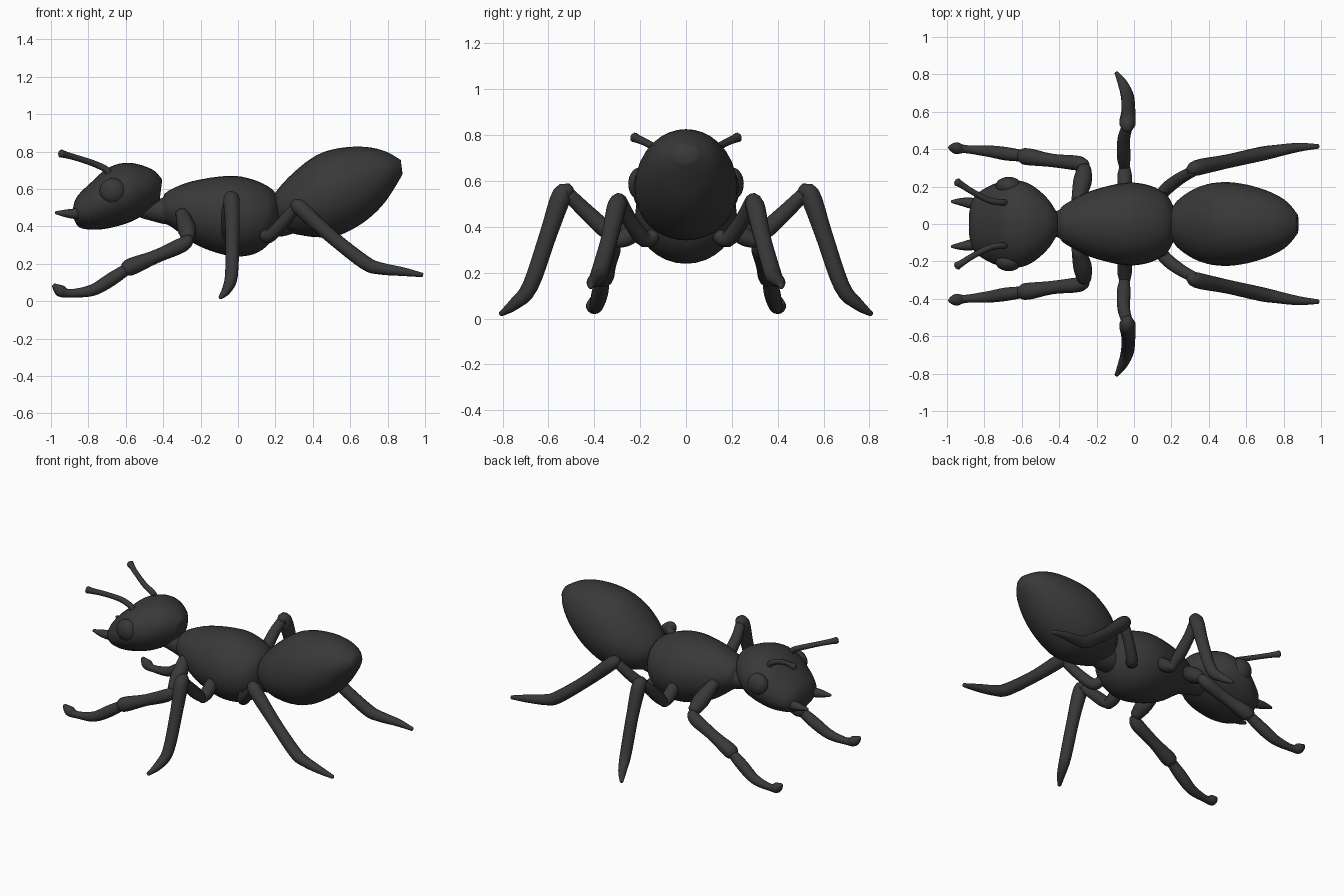
import bpy, bmesh, math
from mathutils import Vector

if "Cube" in bpy.data.objects:
    bpy.data.objects.remove(bpy.data.objects["Cube"])

mat = bpy.data.materials.new("dark_shell")
mat.diffuse_color = (0.04, 0.04, 0.04, 1)
mat.use_nodes = True
mat.node_tree.nodes["Principled BSDF"].inputs["Base Color"].default_value = mat.diffuse_color


def finish(name, bm):
    bmesh.ops.recalc_face_normals(bm, faces=bm.faces)
    me = bpy.data.meshes.new(name)
    bm.to_mesh(me)
    bm.free()
    for p in me.polygons:
        p.use_smooth = True
    me.materials.append(mat)
    ob = bpy.data.objects.new(name, me)
    bpy.context.collection.objects.link(ob)
    return ob


def smooth_path(rows, n):
    """Catmull-Rom interpolation of rows of numbers."""
    out = []
    for i in range(len(rows) - 1):
        a, b, c, d = rows[max(i - 1, 0)], rows[i], rows[i + 1], rows[min(i + 2, len(rows) - 1)]
        for k in range(n):
            t = k / n
            out.append([0.5 * (2 * q + (r - p) * t + (2 * p - 5 * q + 4 * r - s) * t * t
                               + (3 * q - p - 3 * r + s) * t ** 3)
                        for p, q, r, s in zip(a, b, c, d)])
    out.append(list(rows[-1]))
    return out


def skin(name, rings):
    bm = bmesh.new()
    vs = [[bm.verts.new(p) for p in ring] for ring in rings]
    m = len(vs[0])
    for a, b in zip(vs, vs[1:]):
        for j in range(m):
            bm.faces.new((a[j], a[(j + 1) % m], b[(j + 1) % m], b[j]))
    for ring in (vs[0], vs[-1]):
        mid = bm.verts.new(sum((v.co for v in ring), Vector()) / m)
        for j in range(m):
            bm.faces.new((ring[j], ring[(j + 1) % m], mid))
    return finish(name, bm)


def body(name, rows, sides=32):
    """Rows: top x, top z, bottom x, bottom z, half width."""
    rings = []
    for tx, tz, bx, bz, w in smooth_path(rows, 4):
        c = Vector(((tx + bx) / 2, 0, (tz + bz) / 2))
        up = Vector((tx, 0, tz)) - c
        rings.append([c + up * math.cos(a) + Vector((0, w * math.sin(a), 0))
                      for a in (2 * math.pi * j / sides for j in range(sides))])
    skin(name, rings)


def limb(name, rows, sides=14):
    """Rows: x, y, z, radius; built on both sides of the body."""
    pts = smooth_path(rows, 4)
    first, last = pts[0][:], pts[-1][:]
    first[3] *= 0.6
    last[3] *= 0.6
    d0 = Vector(first[:3]) - Vector(pts[1][:3])
    d1 = Vector(last[:3]) - Vector(pts[-2][:3])
    first[:3] = Vector(first[:3]) + d0.normalized() * pts[0][3] * 0.4
    last[:3] = Vector(last[:3]) + d1.normalized() * pts[-1][3] * 0.4
    pts = [first] + pts + [last]
    for side, s in (("left", 1), ("right", -1)):
        co = [Vector((p[0], p[1] * s, p[2])) for p in pts]
        tan = [(co[min(i + 1, len(co) - 1)] - co[max(i - 1, 0)]).normalized() for i in range(len(co))]
        axes = [Vector((1, 0, 0)), Vector((0, 1, 0)), Vector((0, 0, 1))]
        ref = min(axes, key=lambda a: max(abs(t.dot(a)) for t in tan))
        rings = []
        for c, t, p in zip(co, tan, pts):
            u = t.cross(ref).normalized()
            v = t.cross(u)
            rings.append([c + (u * math.cos(a) + v * math.sin(a)) * p[3]
                          for a in (2 * math.pi * j / sides for j in range(sides))])
        skin(f"{side}_{name}", rings)


# Body segments
body("head", [(-.882, .50, -.88, .45, .06), (-.86, .56, -.85, .395, .145), (-.78, .64, -.76, .382, .205),
              (-.69, .715, -.66, .397, .232), (-.58, .74, -.56, .43, .22), (-.46, .705, -.48, .48, .145),
              (-.405, .65, -.42, .53, .06)])
body("thorax", [(-.52, .55, -.52, .445, .06), (-.41, .55, -.41, .415, .07), (-.38, .585, -.36, .40, .105),
                (-.25, .64, -.22, .30, .175), (-.05, .67, -.05, .243, .22), (.08, .65, .08, .25, .207),
                (.18, .60, .17, .31, .155), (.22, .54, .22, .40, .07)])
body("waist", [(.14, .50, .14, .35, .08), (.23, .50, .23, .345, .08), (.33, .50, .32, .37, .08)])
body("abdomen", [(.18, .50, .24, .38, .06), (.20, .58, .30, .36, .135), (.30, .69, .42, .342, .203),
                 (.42, .78, .54, .352, .224), (.54, .818, .67, .42, .21), (.68, .825, .77, .51, .172),
                 (.79, .80, .84, .61, .12), (.87, .755, .88, .68, .05)])

# Eyes
for side, s in (("left", 1), ("right", -1)):
    bm = bmesh.new()
    bmesh.ops.create_uvsphere(bm, u_segments=24, v_segments=14, radius=0.07)
    for v in bm.verts:
        v.co.y *= 0.7
    ob = finish(f"{side}_eye", bm)
    ob.location = (-.67, .203 * s, .588)

# Antennae and mandibles
limb("antenna", [(-.685, .115, .66, .018), (-.70, .115, .70, .018), (-.77, .125, .735, .017),
                 (-.86, .17, .765, .016), (-.92, .208, .782, .018), (-.947, .225, .79, .022)], 10)
limb("mandible", [(-.78, .10, .467, .03), (-.86, .11, .467, .03), (-.92, .118, .469, .022),
                  (-.975, .12, .473, .008)], 10)

# Front legs
limb("front_upper_leg", [(-.30, .13, .47, .035), (-.275, .23, .39, .05), (-.265, .30, .34, .036)])
limb("front_middle_leg", [(-.26, .31, .335, .028), (-.30, .325, .30, .04), (-.44, .34, .238, .036),
                          (-.57, .36, .185, .046), (-.605, .363, .168, .035)])
limb("front_foot", [(-.59, .363, .175, .03), (-.68, .375, .115, .036), (-.78, .39, .058, .031),
                    (-.90, .40, .042, .022), (-.95, .405, .056, .032), (-.985, .41, .085, .012)])

# Middle legs
limb("middle_upper_leg", [(-.05, .17, .43, .035), (-.05, .25, .36, .04), (-.05, .31, .335, .028)])
limb("middle_thigh", [(-.05, .295, .335, .025), (-.055, .36, .395, .037), (-.055, .45, .48, .034),
                      (-.04, .51, .54, .03)])
limb("middle_shin", [(-.038, .505, .545, .028), (-.035, .54, .54, .044), (-.03, .60, .37, .038),
                     (-.035, .68, .14, .035), (-.06, .75, .062, .026), (-.094, .808, .02, .011)])

# Hind legs
limb("hind_thigh", [(.14, .13, .37, .03), (.165, .18, .345, .035), (.24, .24, .42, .033),
                    (.32, .285, .51, .03)])
limb("hind_shin", [(.305, .275, .52, .025), (.335, .30, .495, .042), (.50, .335, .345, .037),
                   (.68, .375, .205, .038), (.76, .39, .175, .033), (.88, .41, .158, .024),
                   (.985, .415, .14, .012)])
